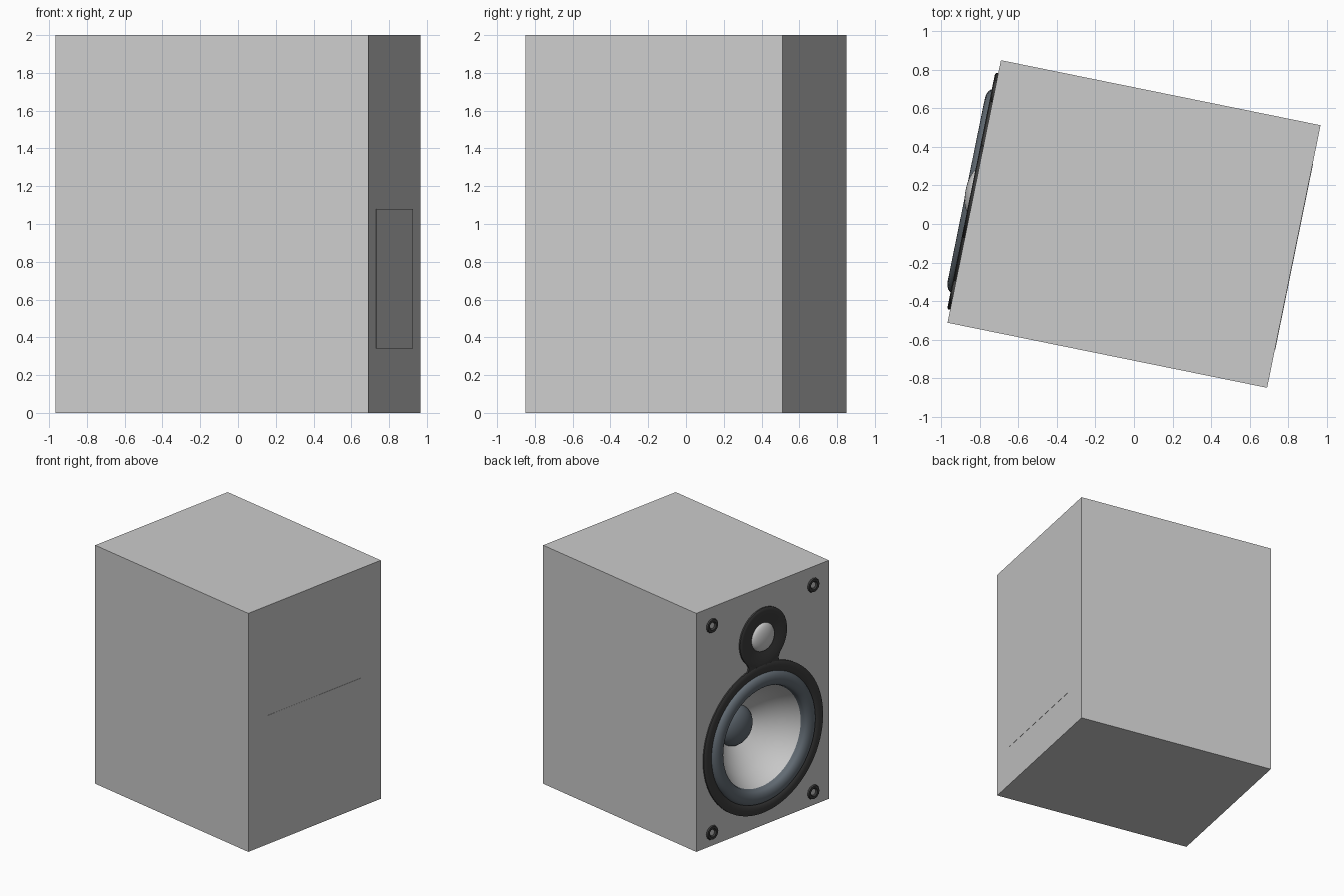
import bpy, bmesh, math
from mathutils import Matrix

if "Cube" in bpy.data.objects:
    bpy.data.objects.remove(bpy.data.objects["Cube"])

ANG = math.radians(-11.5)
D, W, H = 1.69, 1.388, 2.0
FX = -D / 2            # baffle plane, facing local -x
ROT = Matrix.Rotation(ANG, 4, 'Z')


def material(name, col):
    m = bpy.data.materials.new(name)
    m.diffuse_color = (*col, 1)
    m.use_nodes = True
    m.node_tree.nodes["Principled BSDF"].inputs["Base Color"].default_value = m.diffuse_color
    return m


DARK = material("dark_plastic", (0.045, 0.045, 0.045))
RUBBER = material("rubber", (0.12, 0.145, 0.17))


def finish(bm, name, mat=None, smooth=None):
    bmesh.ops.recalc_face_normals(bm, faces=bm.faces)
    me = bpy.data.meshes.new(name)
    bm.to_mesh(me)
    bm.free()
    ob = bpy.data.objects.new(name, me)
    bpy.context.collection.objects.link(ob)
    ob.matrix_world = ROT
    if mat:
        me.materials.append(mat)
    if smooth:
        bpy.ops.object.select_all(action='DESELECT')
        ob.select_set(True)
        bpy.context.view_layer.objects.active = ob
        bpy.ops.object.shade_smooth_by_angle(angle=math.radians(smooth))
    return ob


def box(name, x0, x1, y0, y1, z0, z1):
    bm = bmesh.new()
    bmesh.ops.create_cube(bm, size=1)
    for v in bm.verts:
        v.co = ((x0 + x1) / 2 + v.co.x * (x1 - x0),
                (y0 + y1) / 2 + v.co.y * (y1 - y0),
                (z0 + z1) / 2 + v.co.z * (z1 - z0))
    return finish(bm, name)


def revolve(name, profile, y, z, mat=None, seg=64, smooth=35):
    """Spin (radius, height above baffle) points about the baffle normal."""
    bm = bmesh.new()
    vs = [bm.verts.new((FX - h, y + r, z)) for r, h in profile]
    es = [bm.edges.new(p) for p in zip(vs, vs[1:])]
    bmesh.ops.spin(bm, geom=vs + es, cent=(FX, y, z), axis=(1, 0, 0),
                   angle=2 * math.pi, steps=seg, use_duplicate=False)
    bmesh.ops.remove_doubles(bm, verts=bm.verts, dist=1e-5)
    ob = finish(bm, name, mat, smooth)
    # open shells face outwards from the baffle
    if sum(p.normal.x * p.area for p in ob.data.polygons) > 1e-4:
        ob.data.flip_normals()
    return ob


def dome(r, height, base, n=10):
    return [(r * math.cos(t), base + height * math.sin(t))
            for t in (math.pi / 2 * i / n for i in range(n + 1))]


WZ, TZ = 0.735, 1.58   # woofer and tweeter heights

# cabinet with a hole for the woofer
cabinet = box("cabinet", -D / 2, D / 2, -W / 2, W / 2, 0, H)
cutter = revolve("woofer_hole_cutter", [(0, 0.1), (0.5, 0.1), (0.5, -0.45), (0, -0.45)], 0, WZ)
cutter.hide_render = True
mod = cabinet.modifiers.new("woofer_hole", 'BOOLEAN')
mod.operation = 'DIFFERENCE'
mod.solver = 'EXACT'
mod.object = cutter
bpy.context.view_layer.objects.active = cabinet
bpy.ops.object.modifier_apply(modifier=mod.name)
bpy.data.objects.remove(cutter)

# nearly flush terminal plate on the rear
box("rear_plate", D / 2 - 0.01, D / 2 + 0.002, -0.49, 0.49, 0.34, 1.08)

# woofer: flange, rubber roll, cone, dust cap
revolve("woofer_flange", [(0.625, 0), (0.625, 0.011), (0.617, 0.016), (0.56, 0.016),
                          (0.55, 0.010), (0.53, 0.002)], 0, WZ, DARK)
roll = [(0.55, 0.004)] + [(0.483 + 0.058 * math.cos(t), 0.002 + 0.04 * math.sin(t))
                          for t in (math.pi * i / 12 for i in range(13))] + [(0.418, -0.02)]
revolve("woofer_surround", roll, 0, WZ, RUBBER)
revolve("woofer_cone", [(0.43, -0.008), (0.39, -0.075), (0.34, -0.145), (0.28, -0.21),
                        (0.21, -0.27), (0.14, -0.32)], 0, WZ)
revolve("dust_cap", dome(0.165, 0.1, -0.31), 0, WZ, RUBBER, 48, 60)

# tweeter: dished plate and dome
revolve("tweeter_plate", [(0.246, 0), (0.246, 0.012), (0.24, 0.016), (0.215, 0.016),
                          (0.16, 0.010), (0.115, 0.002)], 0, TZ, DARK)
revolve("tweeter_dome", dome(0.118, 0.045, 0.0), 0, TZ, None, 48, 60)

# filleted neck joining the two plates
side = [(0.195, 1.435), (0.168, 1.40), (0.154, 1.37), (0.16, 1.345), (0.185, 1.32)]
outline = side + [(0, 1.345)] + [(-y, z) for y, z in reversed(side)] + [(0, 1.37)]
bm = bmesh.new()
face = bm.faces.new([bm.verts.new((FX, y, z)) for y, z in outline])
ext = bmesh.ops.extrude_face_region(bm, geom=[face])
for v in ext["geom"]:
    if isinstance(v, bmesh.types.BMVert):
        v.co.x -= 0.014
finish(bm, "plate_neck", DARK)

# grille sockets in the four corners
for i, (y, z) in enumerate((a, b) for a in (-0.53, 0.53) for b in (0.11, 1.845)):
    revolve(f"grille_socket_{i + 1}", [(0.06, 0), (0.055, 0.012), (0.035, 0.012), (0.025, 0.001)],
            y, z, DARK, 12, 30)
